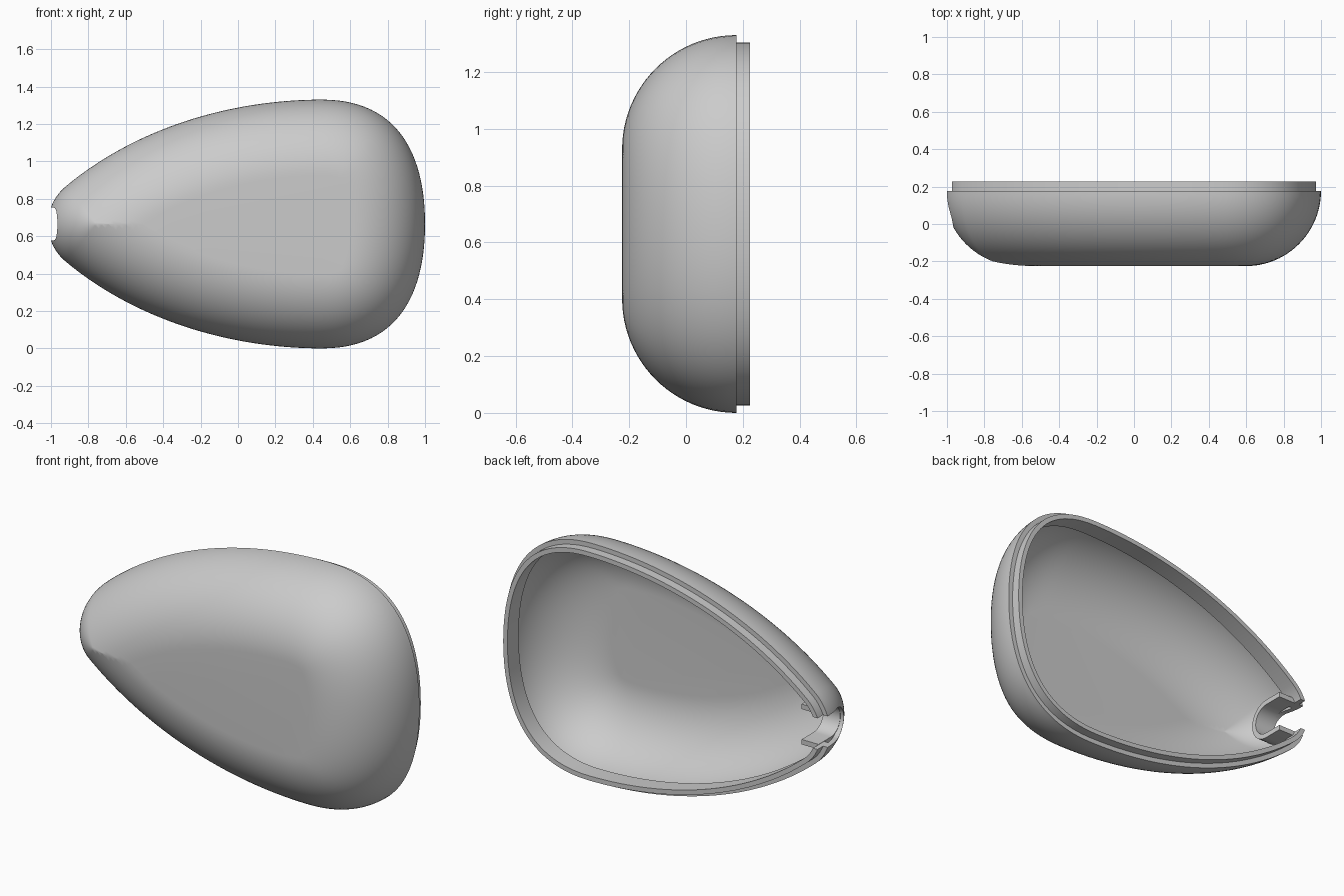
import bpy, bmesh, math
from mathutils import Vector
from mathutils.geometry import interpolate_bezier

if "Cube" in bpy.data.objects:
    bpy.data.objects.remove(bpy.data.objects["Cube"])

MID = 0.665      # height of the symmetry line
RIM = 0.177      # y of the outer rim
BACK = 0.226     # y of the lip edge
LEDGE = 0.127    # y of the lip ring's hidden lower edge
R = 0.402        # outer fillet radius
R_IN = 0.376     # inner fillet radius, same centre
LIP_OUT, LIP_IN = 0.026, 0.052
SLOT_Y = 0.07    # centre of the cable slot's round
SLOT_R = 0.087

grey = bpy.data.materials.new("plain_grey")
grey.use_nodes = True
grey.diffuse_color = (0.6, 0.6, 0.6, 1)
grey.node_tree.nodes["Principled BSDF"].inputs["Base Color"].default_value = (0.6, 0.6, 0.6, 1)


def make_object(name, bm):
    bmesh.ops.recalc_face_normals(bm, faces=bm.faces)
    mesh = bpy.data.meshes.new(name)
    bm.to_mesh(mesh)
    bm.free()
    mesh.materials.append(grey)
    obj = bpy.data.objects.new(name, mesh)
    bpy.context.collection.objects.link(obj)
    return obj


def activate(obj):
    bpy.ops.object.select_all(action='DESELECT')
    obj.select_set(True)
    bpy.context.view_layer.objects.active = obj


def bezier(a, b, c, d, n):
    pts = interpolate_bezier(*[Vector((p[0], p[1], 0)) for p in (a, b, c, d)], n)
    return [Vector((p.x, p.y)) for p in pts]


def teardrop_outline():
    """Closed outline in (x, height from the middle), wide end first."""
    tip_r, tip_a = 0.26, math.radians(50)
    cx = tip_r - 1.016     # the slot later trims the tip back to x = -1
    join = (cx - tip_r * math.cos(tip_a), tip_r * math.sin(tip_a))
    slope = (join[0] + 0.48 * math.sin(tip_a), join[1] + 0.48 * math.cos(tip_a))
    half = bezier((1, 0), (1, 0.38), (0.85, 0.665), (0.45, 0.665), 28)
    half += bezier((0.45, 0.665), (-0.05, 0.665), slope, join, 48)[1:]
    for i in range(1, 13):
        a = tip_a * (1 - i / 12)
        half.append(Vector((cx - tip_r * math.cos(a), tip_r * math.sin(a))))
    half[0].y = half[-1].y = 0
    return half + [Vector((p.x, -p.y)) for p in reversed(half[1:-1])], tip_r


def shell():
    outline, tip_r = teardrop_outline()
    n = len(outline)
    # inward normals, and how far each point may move before the middle line
    normals, limits = [], []
    for i, p in enumerate(outline):
        d = (outline[(i + 1) % n] - outline[i - 1]).normalized()
        nrm = Vector((-d.y, d.x))
        normals.append(nrm)
        if p.y == 0:
            limits.append(tip_r if p.x < 0 else 1)
        else:
            limits.append(abs(p.y / nrm.y) if abs(nrm.y) > 1e-4 else 1)

    # section from the outer face, over the lip ring, to the thin inner face
    steps = 24
    section = []
    for k in range(steps + 1):
        a = math.pi / 2 * (1 - k / steps)
        section.append((R - R * math.cos(a), None, R))
    section += [(LIP_OUT, RIM, 0), (LIP_OUT, BACK, 0), (LIP_IN, BACK, 0), (LIP_IN, LEDGE, 0)]
    start = math.asin((RIM - LEDGE) / R_IN)
    for k in range(steps + 1):
        a = start + (math.pi / 2 - start) * k / steps
        section.append((R - R_IN * math.cos(a), None, R_IN))

    bm = bmesh.new()
    rings = []
    for offset, y, radius in section:
        ring = []
        for p, nrm, lim in zip(outline, normals, limits):
            t = min(offset, lim)
            q = p + nrm * t
            depth = y
            if depth is None:
                depth = RIM - math.sqrt(max(0, radius ** 2 - (R - t) ** 2))
            height = 0 if t == lim else q.y
            ring.append(bm.verts.new((q.x, depth, MID + height)))
        rings.append(ring)
    for a, b in zip(rings, rings[1:]):
        for i in range(n):
            j = (i + 1) % n
            bm.faces.new((a[i], a[j], b[j], b[i]))
    bmesh.ops.remove_doubles(bm, verts=bm.verts, dist=0.0008)
    bmesh.ops.holes_fill(bm, edges=[e for e in bm.edges if e.is_boundary], sides=0)
    return make_object("half_shell", bm)


def u_curve(radius, top, n=20):
    """Open U in (y, z), round towards the front."""
    arc = [(SLOT_Y - radius * math.sin(math.pi * k / n),
            MID + radius * math.cos(math.pi * k / n)) for k in range(n + 1)]
    return [(top, MID + radius)] + arc + [(top, MID - radius)]


def extrude_x(name, profile, x0, x1):
    bm = bmesh.new()
    face = bm.faces.new([bm.verts.new((x0, y, z)) for y, z in profile])
    out = bmesh.ops.extrude_face_region(bm, geom=[face])["geom"]
    bmesh.ops.translate(bm, vec=(x1 - x0, 0, 0),
                        verts=[v for v in out if isinstance(v, bmesh.types.BMVert)])
    return make_object(name, bm)


# Shell with the cable slot cut through the narrow end
body = shell()
cutter = extrude_x("slot_cutter", u_curve(SLOT_R, 0.3), -1.1, -0.8)
cutter.hide_render = True
activate(body)
cut = body.modifiers.new("cable_slot", 'BOOLEAN')
cut.operation = 'DIFFERENCE'
cut.solver = 'EXACT'
cut.object = cutter
bpy.ops.object.modifier_apply(modifier=cut.name)
bpy.data.objects.remove(cutter)

# Thin collar lining the slot inside the shell
lining = u_curve(SLOT_R + 0.026, RIM) + u_curve(SLOT_R - 0.002, RIM)[::-1]
collar = extrude_x("slot_collar", lining, -0.945, -0.84)

for obj in (body, collar):
    activate(obj)
    bpy.ops.object.shade_smooth_by_angle(angle=math.radians(42))
